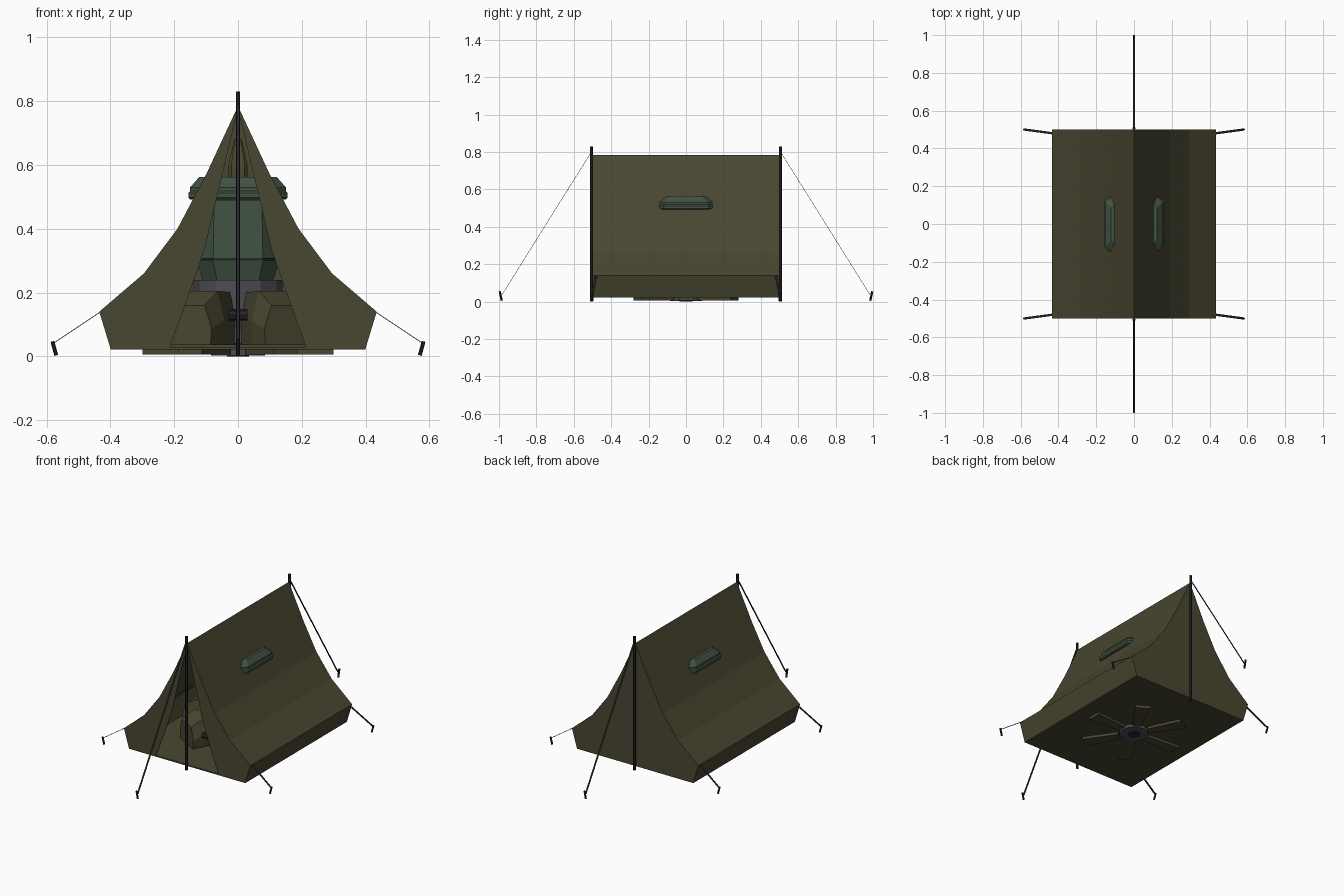
import bpy, bmesh, math
from mathutils import Vector, Matrix

cube = bpy.data.objects.get("Cube")
if cube:
    bpy.data.objects.remove(cube)


def material(name, rgb):
    m = bpy.data.materials.new(name)
    m.use_nodes = True
    m.diffuse_color = (*rgb, 1)
    m.node_tree.nodes["Principled BSDF"].inputs["Base Color"].default_value = (*rgb, 1)
    return m


CANVAS = material("olive canvas", (0.066, 0.062, 0.030))
GREEN = material("muted green", (0.052, 0.085, 0.054))
DARK = material("dark metal", (0.017, 0.017, 0.021))
GREY = material("grey metal", (0.075, 0.075, 0.085))


def finish(name, bm, mat):
    bmesh.ops.recalc_face_normals(bm, faces=bm.faces[:])
    me = bpy.data.meshes.new(name)
    bm.to_mesh(me)
    bm.free()
    me.materials.append(mat)
    ob = bpy.data.objects.new(name, me)
    bpy.context.scene.collection.objects.link(ob)
    return ob


def panel(bm, points):
    return bm.faces.new([bm.verts.new(p) for p in points])


def loft(name, rings, mat, matrix=None):
    """Skin a closed solid over rings of equal length."""
    bm = bmesh.new()
    loops = [[bm.verts.new(p) for p in r] for r in rings]
    for a, b in zip(loops, loops[1:]):
        for i in range(len(a)):
            j = (i + 1) % len(a)
            bm.faces.new((a[i], a[j], b[j], b[i]))
    bm.faces.new(loops[0])
    bm.faces.new(loops[-1])
    if matrix:
        bm.transform(matrix)
    return finish(name, bm, mat)


def cut_square(hx, hy, cut, z):
    """Square ring with cut corners."""
    return [(hx, -hy + cut, z), (hx, hy - cut, z), (hx - cut, hy, z), (-hx + cut, hy, z),
            (-hx, hy - cut, z), (-hx, -hy + cut, z), (-hx + cut, -hy, z), (hx - cut, -hy, z)]


def rod(name, a, b, radius, mat, sides=6):
    a, b = Vector(a), Vector(b)
    bm = bmesh.new()
    bmesh.ops.create_cone(bm, cap_ends=True, segments=sides, radius1=radius,
                          radius2=radius, depth=(b - a).length)
    turn = (b - a).to_track_quat('Z', 'Y').to_matrix().to_4x4()
    bm.transform(Matrix.Translation((a + b) / 2) @ turn)
    return finish(name, bm, mat)


def ribbon(name, a, b, side):
    """Flat strap between two points."""
    a, b, s = Vector(a), Vector(b), Vector(side)
    bm = bmesh.new()
    panel(bm, (a - s, a + s, b + s, b - s))
    ob = finish(name, bm, DARK)
    mod = ob.modifiers.new("thickness", 'SOLIDIFY')
    mod.thickness = 0.002
    mod.offset = 0


# Tent skin: half outline from ridge to ground
half = [(0, 0.785), (0.10, 0.57), (0.19, 0.40), (0.295, 0.26), (0.435, 0.14), (0.40, 0.025)]
outline = [(-x, z) for x, z in reversed(half[1:])] + half
L = 0.5
bm = bmesh.new()
for (x1, z1), (x2, z2) in zip(outline, outline[1:]):
    panel(bm, ((x1, -L, z1), (x2, -L, z2), (x2, L, z2), (x1, L, z1)))
panel(bm, [(x, L, z) for x, z in outline])
bmesh.ops.remove_doubles(bm, verts=bm.verts[:], dist=0.0005)
skin = finish("tent_skin", bm, CANVAS)
mod = skin.modifiers.new("thickness", 'SOLIDIFY')
mod.thickness = 0.004

# Front flaps beside the open doorway
doorway = [(0.215, 0.025), (0.155, 0.19), (0.105, 0.335), (0.004, 0.76)]
for side, name in ((1, "left"), (-1, "right")):
    loft(name + "_door_flap",
         [[(side * x, y, z) for x, z in half + doorway] for y in (-L, -L + 0.004)], CANVAS)

# Ground sheet
loft("ground_sheet", [cut_square(0.40, L, 0.001, z) for z in (0.022, 0.03)], CANVAS)

# Poles, guy straps and stakes
for s, end in ((-1, "front"), (1, "back")):
    rod(end + "_pole", (0, s * 0.506, 0), (0, s * 0.506, 0.83), 0.008, DARK)
    ribbon(end + "_guy_strap", (0, s * 0.506, 0.80), (0, s * 0.985, 0.035), (0.005, 0, 0))
    rod(end + "_stake", (0, s * 0.985, 0.005), (0, s * 0.996, 0.055), 0.006, DARK)
    for t, side in ((1, "left"), (-1, "right")):
        ribbon(f"{end}_{side}_strap", (t * 0.43, s * 0.48, 0.14),
               (t * 0.58, s * 0.5, 0.04), (0, 0.006, 0))
        rod(f"{end}_{side}_stake", (t * 0.57, s * 0.5, 0.003),
            (t * 0.582, s * 0.5, 0.047), 0.006, DARK)

# Sheltered equipment: six radial feet with sole plates
for i in range(6):
    turn = Matrix.Rotation(math.radians(30 + 60 * i), 4, 'Z')

    def section(y, w, low, high):
        return [(-w, y, low), (w, y, low), (w * 1.05, y, high * 0.55),
                (w * 0.75, y, high), (-w * 0.75, y, high), (-w * 1.05, y, high * 0.55)]

    loft(f"foot_{i + 1}", [section(-0.32, 0.085, 0.035, 0.16),
                           section(-0.24, 0.085, 0.035, 0.205),
                           section(-0.09, 0.05, 0.035, 0.20)], CANVAS, turn)
    loft(f"sole_{i + 1}", [[(-w, y, 0.006), (w, y, 0.006), (w, y, 0.03), (-w, y, 0.03)]
                           for y, w in ((-0.30, 0.042), (-0.09, 0.025))], CANVAS, turn)

rod("base_disc", (0, 0, 0.003), (0, 0, 0.03), 0.085, GREY, 12)
rod("base_hub", (0, 0, 0), (0, 0, 0.02), 0.035, DARK, 12)
rod("deck", (0, 0, 0.04), (0, 0, 0.24), 0.14, GREY, 12)
rod("front_coupling", (-0.03, -0.3, 0.13), (0.03, -0.3, 0.13), 0.018, DARK, 8)

# Green housing with a wide cap that breaks through the canvas
loft("housing", [cut_square(h, h, h * 0.4, z) for h, z in
                 ((0.095, 0.19), (0.13, 0.30), (0.125, 0.49))], GREEN)
loft("housing_band", [cut_square(0.133, 0.133, 0.053, z) for z in (0.30, 0.308)], DARK)
loft("cap", [cut_square(h, h, 0.035, z) for h, z in
             ((0.15, 0.492), (0.156, 0.498), (0.156, 0.512), (0.150, 0.518),
              (0.150, 0.53), (0.122, 0.562))], GREEN)
loft("cap_mast", [cut_square(h, h, h * 0.3, z) for h, z in
                  ((0.03, 0.56), (0.03, 0.60), (0.012, 0.68))], CANVAS)
